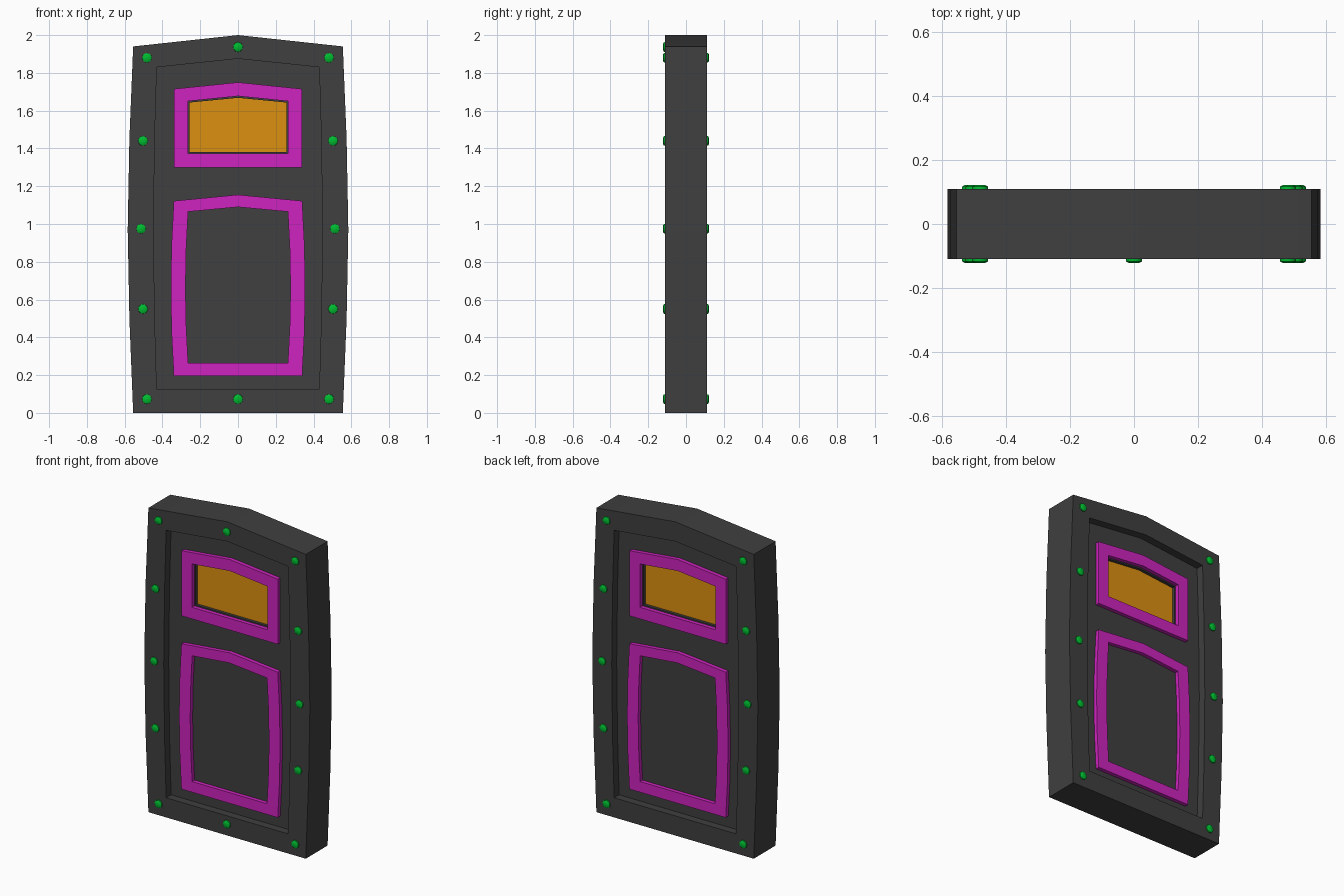
import bpy, bmesh, math
from mathutils import Matrix

if "Cube" in bpy.data.objects:
    bpy.data.objects.remove(bpy.data.objects["Cube"])


def material(name, rgb):
    m = bpy.data.materials.new(name)
    m.diffuse_color = (*rgb, 1)
    m.use_nodes = True
    m.node_tree.nodes["Principled BSDF"].inputs["Base Color"].default_value = m.diffuse_color
    return m


DARK = material("dark_metal", (0.05, 0.05, 0.05))
PURPLE = material("purple_trim", (0.62, 0.017, 0.52))
AMBER = material("amber_glass", (0.72, 0.28, 0.005))
GREEN = material("green_rivet", (0.0, 0.5, 0.03))


def finish(bm, name, mat):
    bmesh.ops.recalc_face_normals(bm, faces=bm.faces)
    me = bpy.data.meshes.new(name)
    bm.to_mesh(me)
    bm.free()
    me.materials.append(mat)
    ob = bpy.data.objects.new(name, me)
    bpy.context.collection.objects.link(ob)
    me.shade_smooth()
    me.set_sharp_from_angle(angle=math.radians(30))
    return ob


def outline(half):
    """Right half (bottom to apex) mirrored into a closed loop."""
    return half + [(-x, z) for x, z in reversed(half[:-1])]


def ring(name, outer, inner, y0, y1, mat):
    """Frame between two outlines with the same point count."""
    bm = bmesh.new()
    loops = [[bm.verts.new((x, y, z)) for x, z in outline(p)]
             for p, y in ((outer, y0), (outer, y1), (inner, y1), (inner, y0))]
    n = len(loops[0])
    for a, b in zip(loops, loops[1:] + loops[:1]):
        for i in range(n):
            j = (i + 1) % n
            bm.faces.new((a[i], a[j], b[j], b[i]))
    return finish(bm, name, mat)


def slab(name, half, y0, y1, mat):
    """Solid extruded outline."""
    bm = bmesh.new()
    f = bm.faces.new([bm.verts.new((x, y0, z)) for x, z in outline(half)])
    ext = bmesh.ops.extrude_face_region(bm, geom=[f], use_keep_orig=True)
    for v in ext["geom"]:
        if isinstance(v, bmesh.types.BMVert):
            v.co.y = y1
    return finish(bm, name, mat)


# Half profiles, bottom to apex
outer = [(.555, 0), (.575, .5), (.584, .97), (.575, 1.45), (.555, 1.94), (0, 2)]
opening = [(.43, .125), (.441, .5), (.447, .97), (.441, 1.45), (.43, 1.83), (0, 1.875)]
hole = [(.258, 1.382), (.258, 1.45), (.258, 1.51), (.258, 1.58), (.258, 1.643), (0, 1.668)]
window_out = [(.34, 1.30), (.34, 1.715), (0, 1.75)]
window_in = [(.266, 1.374), (.266, 1.65), (0, 1.677)]
panel_out = [(.34, .195), (.352, .43), (.356, .66), (.352, .89), (.34, 1.122), (0, 1.155)]
panel_in = [(.264, .263), (.274, .46), (.278, .66), (.274, .87), (.264, 1.065), (0, 1.09)]

# Surround, recessed leaf with window hole, pane
ring("door_frame", outer, opening, -.11, .11, DARK)
ring("door_leaf", opening, hole, -.06, .06, DARK)
slab("window_pane", hole, -.042, .042, AMBER)

# Rivet positions along the frame
side_rivets = [(.482, .073), (.503, .55), (.513, .975), (.503, 1.44), (.482, 1.88)]
rivets = side_rivets + [(-x, z) for x, z in side_rivets]
centre_rivets = [(0, .073), (0, 1.937)]

for side, s in (("front", -1), ("back", 1)):
    # Raised trims
    ring(side + "_window_trim", window_out, window_in, s * .055, s * .085, PURPLE)
    ring(side + "_panel_trim", panel_out, panel_in, s * .055, s * .085, PURPLE)
    # Domed rivets; the centre pair is only on the front
    for x, z in rivets + (centre_rivets if s < 0 else []):
        bm = bmesh.new()
        place = Matrix.Translation((x, s * .11, z)) @ Matrix.Rotation(-s * math.pi / 2, 4, 'X')
        for r1, r2, lo, hi in ((.026, .025, -.004, .007), (.025, .015, .007, .0125)):
            bmesh.ops.create_cone(bm, cap_ends=True, segments=12, radius1=r1, radius2=r2,
                                  depth=hi - lo,
                                  matrix=place @ Matrix.Translation((0, 0, (lo + hi) / 2)))
        # Weld the rim and dome and drop the hidden caps between them
        bmesh.ops.remove_doubles(bm, verts=bm.verts, dist=.0002)
        mid = [f for f in bm.faces if len(f.verts) == 12
               and abs(abs(f.calc_center_median().y) - .117) < .001]
        bmesh.ops.delete(bm, geom=mid, context='FACES_ONLY')
        finish(bm, side + "_rivet", GREEN)
